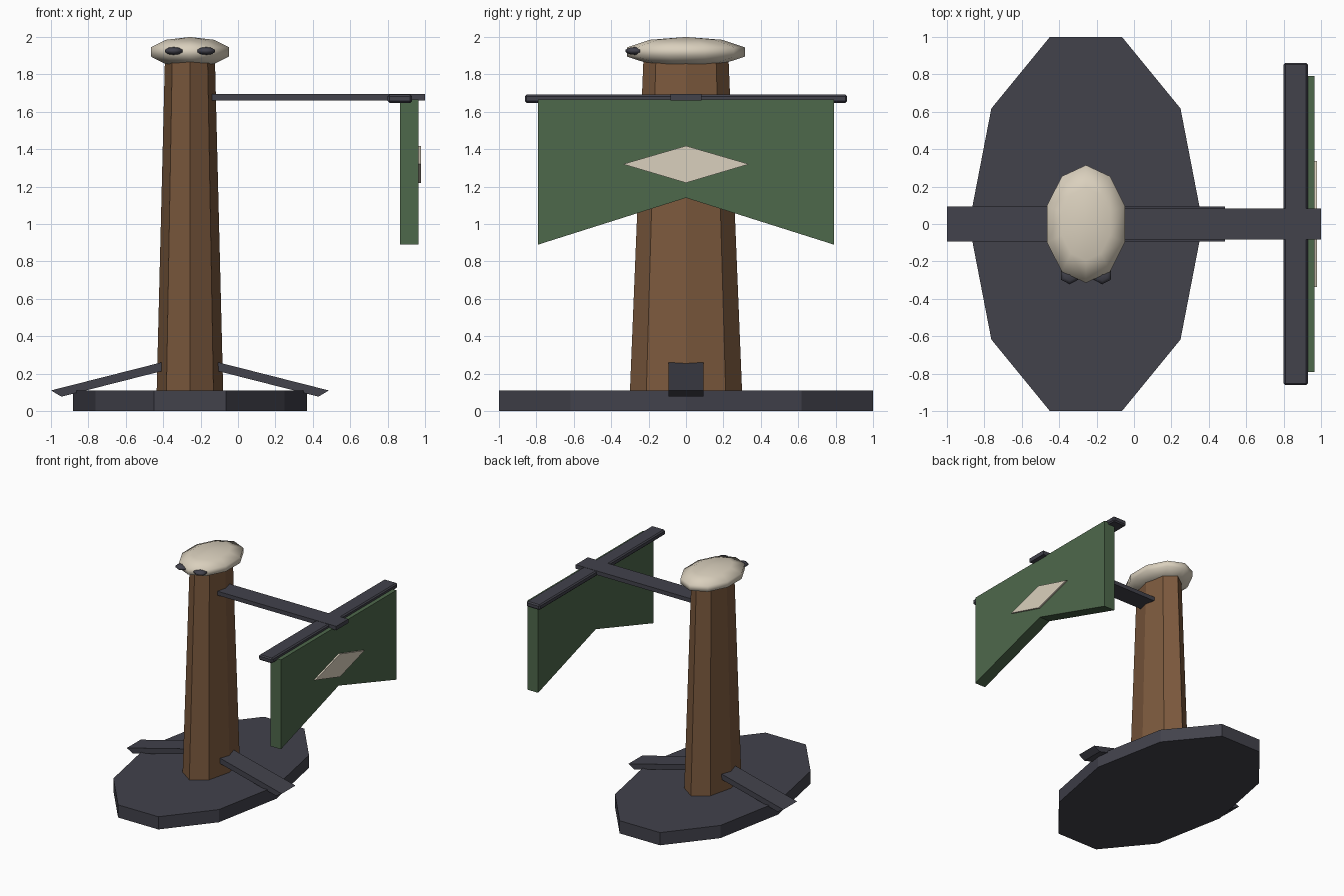
import bpy, bmesh, math
from mathutils import Matrix

if "Cube" in bpy.data.objects:
    bpy.data.objects.remove(bpy.data.objects["Cube"])

CX = -0.257  # axis of the post


def material(name, rgb):
    m = bpy.data.materials.new(name)
    m.diffuse_color = (*rgb, 1)
    m.use_nodes = True
    m.node_tree.nodes["Principled BSDF"].inputs["Base Color"].default_value = m.diffuse_color
    return m


SLATE = material("dark slate", (0.054, 0.054, 0.071))
BROWN = material("brown wood", (0.2, 0.1, 0.047))
GREEN = material("green cloth", (0.076, 0.138, 0.071))
CREAM = material("cream", (0.7, 0.63, 0.51))


def finish(bm, name, mat, smooth=False):
    bmesh.ops.recalc_face_normals(bm, faces=bm.faces)
    for f in bm.faces:
        f.smooth = smooth
    me = bpy.data.meshes.new(name)
    bm.to_mesh(me)
    bm.free()
    me.materials.append(mat)
    ob = bpy.data.objects.new(name, me)
    bpy.context.collection.objects.link(ob)
    return ob


def prism(name, outline, depth, mat):
    """Extrude a flat outline of 3D points along the depth vector."""
    bm = bmesh.new()
    f = bm.faces.new([bm.verts.new(p) for p in outline])
    r = bmesh.ops.extrude_face_region(bm, geom=[f])
    vs = [v for v in r["geom"] if isinstance(v, bmesh.types.BMVert)]
    bmesh.ops.translate(bm, verts=vs, vec=depth)
    return finish(bm, name, mat)


def box(name, lo, hi, mat):
    (x0, y0, z0), (x1, y1, z1) = lo, hi
    return prism(name, [(x0, y0, z0), (x1, y0, z0), (x1, y1, z0), (x0, y1, z0)],
                 (0, 0, z1 - z0), mat)


def oval_post(name, n, r0, r1, z0, z1, mat):
    """Oval prism with n sides, radii r0 at the bottom and r1 at the top."""
    bm = bmesh.new()
    rings = [[bm.verts.new((CX + r[0] * math.cos(2 * math.pi * i / n),
                            r[1] * math.sin(2 * math.pi * i / n), z))
              for i in range(n)] for r, z in ((r0, z0), (r1, z1))]
    for ring in rings:
        bm.faces.new(ring)
    for i in range(n):
        j = (i + 1) % n
        bm.faces.new((rings[0][i], rings[0][j], rings[1][j], rings[1][i]))
    return finish(bm, name, mat)


def ellipsoid(name, segs, rings, centre, radii, mat):
    bm = bmesh.new()
    bmesh.ops.create_uvsphere(bm, u_segments=segs, v_segments=rings, radius=1)
    bm.transform(Matrix.Translation(centre) @ Matrix.Diagonal((*radii, 1)))
    return finish(bm, name, mat, True)


# Oval base and tapered post
oval_post("base", 10, (0.625, 1.051), (0.625, 1.051), 0, 0.11, SLATE)
oval_post("post", 8, (0.178, 0.30), (0.134, 0.228), 0.1, 1.87, BROWN)

# Sloping feet on both sides of the post
for name, s in (("left_foot", -1), ("right_foot", 1)):
    pts = [(0.05, 0.286), (0.743, 0.11), (0.687, 0.077), (0.05, 0.239)]
    prism(name, [(CX + s * x, -0.094, z) for x, z in pts], (0, 0.188, 0), SLATE)

# Rounded head with two eyes
ellipsoid("head", 10, 5, (CX, 0, 1.92), (0.231, 0.331, 0.08), CREAM)
for name, s in (("left_eye", -1), ("right_eye", 1)):
    ellipsoid(name, 6, 5, (CX + s * 0.087, -0.272, 1.925), (0.057, 0.053, 0.021), SLATE)

# Arm and crossbar
box("arm", (-0.2, -0.083, 1.66), (1.0, 0.083, 1.695), SLATE)
bar = box("crossbar", (0.80, -0.862, 1.647), (0.93, 0.862, 1.693), SLATE)
bevel = bar.modifiers.new("edge_bevel", "BEVEL")
bevel.width = 0.01
bevel.segments = 1

# Swallow-tailed banner with a diamond emblem
prism("banner", [(0.865, y, z) for y, z in
                 ((-0.79, 1.665), (0.79, 1.665), (0.79, 0.89), (0, 1.14), (-0.79, 0.89))],
      (0.1, 0, 0), GREEN)
prism("diamond", [(0.96, y, z) for y, z in
                  ((-0.337, 1.32), (0, 1.22), (0.337, 1.32), (0, 1.418))],
      (0.019, 0, 0), CREAM)
